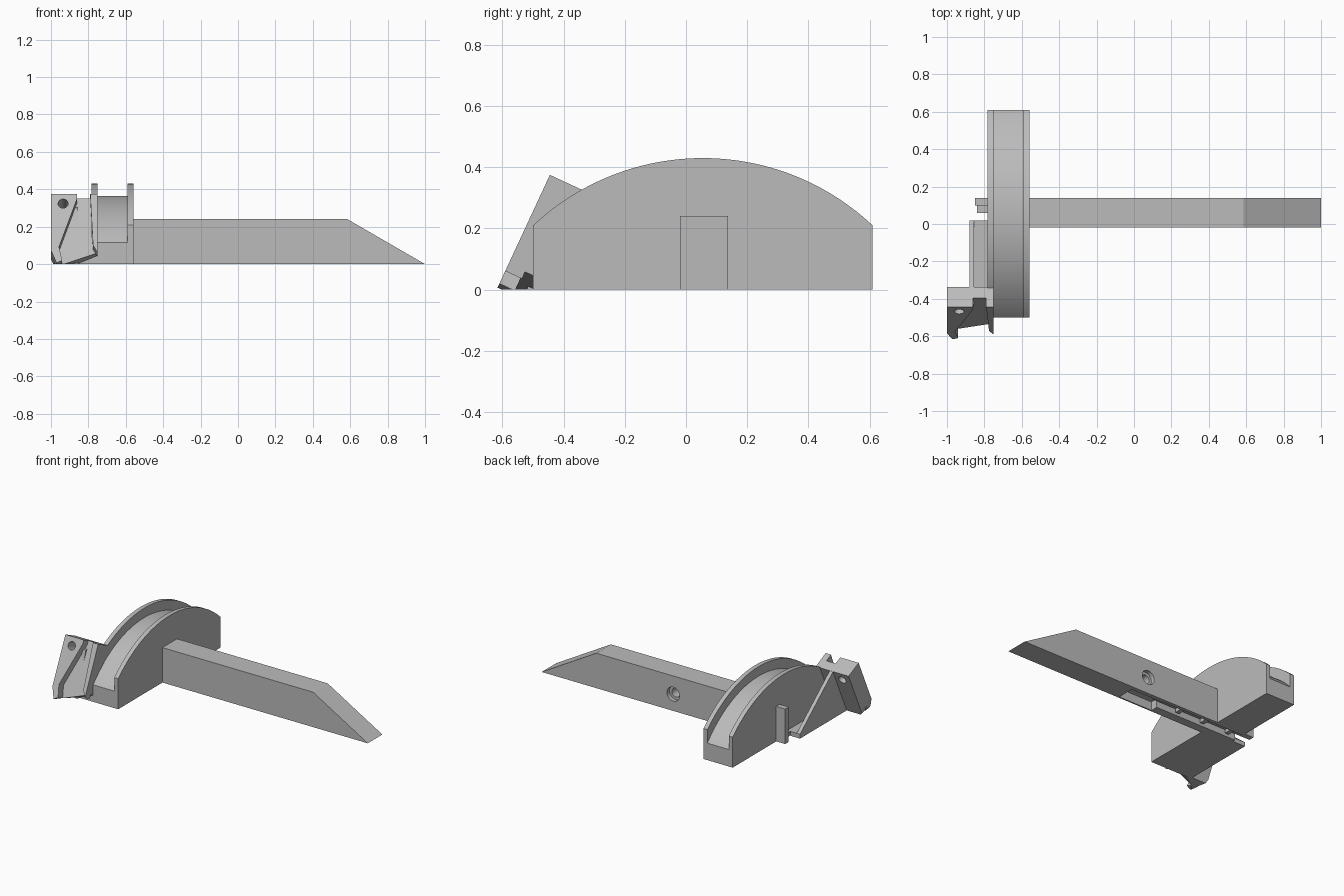
import bpy, bmesh
from math import radians, sqrt, cos, sin, atan2, pi
from mathutils import Vector

cube = bpy.data.objects.get("Cube")
if cube:
    bpy.data.objects.remove(cube, do_unlink=True)

gray = bpy.data.materials.new("plain gray")
gray.use_nodes = True
gray.diffuse_color = (0.5, 0.5, 0.5, 1)
gray.node_tree.nodes["Principled BSDF"].inputs["Base Color"].default_value = (0.5, 0.5, 0.5, 1)


def prism(name, outline, depth0, depth1, place):
    """Extrude a flat outline between two depths; place maps (a, b, depth) to 3D."""
    bm = bmesh.new()
    rings = [[bm.verts.new(place(a, b, d)) for a, b in outline] for d in (depth0, depth1)]
    bm.faces.new(rings[0])
    bm.faces.new(rings[1])
    n = len(outline)
    for i in range(n):
        j = (i + 1) % n
        bm.faces.new((rings[0][i], rings[0][j], rings[1][j], rings[1][i]))
    bmesh.ops.recalc_face_normals(bm, faces=bm.faces)
    mesh = bpy.data.meshes.new(name)
    bm.to_mesh(mesh)
    bm.free()
    obj = bpy.data.objects.new(name, mesh)
    mesh.materials.append(gray)
    bpy.context.collection.objects.link(obj)
    return obj


def along_x(y, z, x):
    return Vector((x, y, z))


def along_y(x, z, y):
    return Vector((x, y, z))


def on_head(x, v, w):
    # v climbs the tilted front of the head, w goes inward
    return Vector((x, -0.61 + 0.4215 * v + 0.9068 * w, 0.02 + 0.9068 * v - 0.4215 * w))


def box(name, x0, x1, y0, y1, z0, z1):
    return prism(name, [(x0, z0), (x1, z0), (x1, z1), (x0, z1)], y0, y1, along_y)


def disc(cx, cy, r, n=32):
    return [(cx + r * cos(2 * pi * i / n), cy + r * sin(2 * pi * i / n)) for i in range(n)]


def activate(obj):
    bpy.ops.object.select_all(action='DESELECT')
    obj.select_set(True)
    bpy.context.view_layer.objects.active = obj


def boolean(obj, tool, operation='DIFFERENCE', keep=False):
    mod = obj.modifiers.new("cut", 'BOOLEAN')
    mod.operation = operation
    mod.solver = 'EXACT'
    mod.object = tool
    tool.hide_render = True
    activate(obj)
    bpy.ops.object.modifier_apply(modifier=mod.name)
    if not keep:
        bpy.data.objects.remove(tool, do_unlink=True)


# Arched block with a groove along its rim
MID, HALF, CENTER_Z, RADIUS = 0.055, 0.555, -0.38, 0.81


def arc(radius, half, n=48):
    a = atan2(half, sqrt(radius ** 2 - half ** 2))
    return [(MID + radius * sin(a - 2 * a * i / n), CENTER_Z + radius * cos(a - 2 * a * i / n))
            for i in range(n + 1)]


block = prism("arched_block", [(MID - HALF, 0), (MID + HALF, 0)] + arc(RADIUS, HALF),
              -0.782, -0.56, along_x)
groove = prism("groove_cutter", [(MID - 0.6, 0.6), (MID + 0.6, 0.6)] + arc(0.745, 0.6),
               -0.752, -0.59, along_x)
boolean(block, groove)

# Long arm with a sloped tip
arm = prism("long_arm", [(-0.56, 0), (1, 0), (0.585, 0.24), (-0.56, 0.24)], -0.02, 0.138, along_y)

# Stepped round bore in the back of the arm
for radius, depth in ((0.048, 0.11), (0.03, 0.02)):
    boolean(arm, prism("bore_cutter", disc(0, 0.115, radius), depth, 0.2, along_y))

# Pocket and slot in the underside
boolean(arm, box("pocket_cutter", -0.15, 0.11, -0.01, 0.11, -0.1, 0.06))
slot = box("slot_cutter", -0.9, -0.14, 0.04, 0.115, -0.1, 0.06)
boolean(arm, slot, keep=True)
boolean(block, slot)

# Sliding bar in the slot, its pegs and the upright post at its end
box("slide_bar", -0.84, -0.1, 0.06, 0.1, 0.03, 0.055)
for i, x in enumerate((-0.3, -0.5, -0.7)):
    box("slide_peg_%d" % (i + 1), x - 0.015, x + 0.015, 0.06, 0.115, 0.005, 0.05)
post = box("upright_post", -0.85, -0.78, 0.1, 0.138, 0, 0.24)

# Bracket: thin triangular rib on a floor plate
rib = prism("bracket_rib", [(0.02, 0), (0.02, 0.03), (-0.34, 0.325), (-0.43, 0.3), (-0.52, 0)],
            -0.88, -0.855, along_x)
floor = box("bracket_floor", -0.88, -0.78, -0.5, 0.02, 0, 0.03)

# Tilted head: back slab with raised cheeks either side of a slanted channel
TOP, RECESS, THICK = 0.3915, 0.055, 0.12
slab = prism("head_slab", [(-1, TOP), (-1, 0.06), (-0.97, 0), (-0.94, 0), (-0.75, 0.07), (-0.75, TOP)],
             RECESS, THICK, on_head)
left = prism("wide_cheek", [(-1, TOP), (-0.86, TOP), (-0.86, 0.365), (-0.957, 0.08),
                            (-0.94, 0), (-0.97, -0.015), (-1, 0.06)], 0, RECESS + 0.005, on_head)
right = prism("narrow_cheek", [(-0.79, TOP), (-0.75, TOP), (-0.75, 0.045), (-0.775, 0.09)],
              0, RECESS + 0.005, on_head)
hole = prism("head_hole_cutter", disc(-0.935, 0.335, 0.027, 24), -0.1, 0.3, on_head)
for part in (left, right):
    boolean(slab, part, 'UNION')
boolean(slab, hole)
boolean(slab, box("ground_cutter", -1.5, 0, -1, 0, -0.5, 0))
slab.name = "tilted_head"

for obj in (block, arm, slab):
    activate(obj)
    bpy.ops.object.shade_smooth_by_angle(angle=radians(25))
